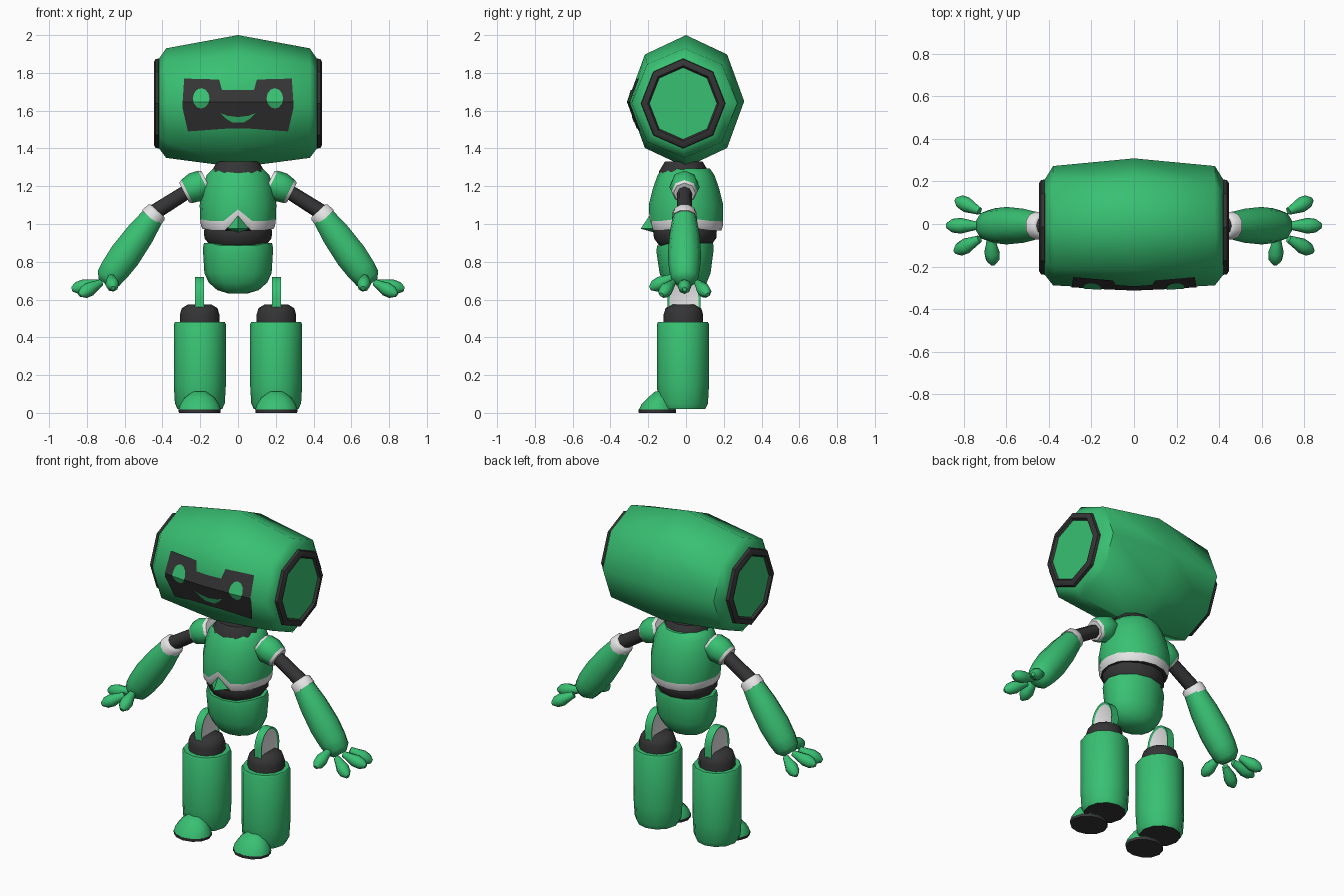
import bpy, bmesh, math
from mathutils import Vector

if "Cube" in bpy.data.objects:
    bpy.data.objects.remove(bpy.data.objects["Cube"])

X, Y, Z = Vector((1, 0, 0)), Vector((0, 1, 0)), Vector((0, 0, 1))


def material(name, rgb):
    m = bpy.data.materials.new(name)
    m.diffuse_color = (*rgb, 1)
    m.use_nodes = True
    m.node_tree.nodes["Principled BSDF"].inputs["Base Color"].default_value = m.diffuse_color
    return m


GREEN = material("green", (0.04, 0.53, 0.17))
DARK = material("charcoal", (0.035, 0.035, 0.037))
WHITE = material("white", (0.78, 0.78, 0.78))
MATS = [GREEN, DARK, WHITE]
G, D, W = 0, 1, 2


def finish(name, bm, angle=50, fix=True):
    if fix:
        bmesh.ops.recalc_face_normals(bm, faces=bm.faces)
    me = bpy.data.meshes.new(name)
    bm.to_mesh(me)
    bm.free()
    for m in MATS:
        me.materials.append(m)
    ob = bpy.data.objects.new(name, me)
    bpy.context.collection.objects.link(ob)
    bpy.ops.object.select_all(action='DESELECT')
    ob.select_set(True)
    bpy.context.view_layer.objects.active = ob
    if angle:
        bpy.ops.object.shade_smooth_by_angle(angle=math.radians(angle))
    return ob


def loft(name, rings, u=X, v=Y, bands=G, caps=(None, None), n=12, warp=None, angle=50):
    """Skin elliptical rings (centre, radius along u, radius along v)."""
    bm = bmesh.new()
    loops = []
    for i, (c, a, b) in enumerate(rings):
        loop = []
        for k in range(n):
            t = 2 * math.pi * k / n
            p = Vector(c) + u * a * math.cos(t) + v * b * math.sin(t)
            loop.append(bm.verts.new(warp(i, p) if warp else p))
        loops.append(loop)
    for i in range(len(rings) - 1):
        mat = bands if isinstance(bands, int) else bands[i]
        for k in range(n):
            j = (k + 1) % n
            f = bm.faces.new((loops[i][k], loops[i][j], loops[i + 1][j], loops[i + 1][k]))
            f.material_index = mat
    default = (bands, bands) if isinstance(bands, int) else (bands[0], bands[-1])
    for loop, cap, d in zip((loops[0], loops[-1]), caps, default):
        bm.faces.new(loop).material_index = d if cap is None else cap
    return finish(name, bm, angle)


def upright(name, x, y, profile, **kw):
    return loft(name, [((x, y, z), a, b) for z, a, b in profile], **kw)


def limb(name, a, b, profile, **kw):
    """Round part along a line; profile holds (fraction, radius)."""
    a, b = Vector(a), Vector(b)
    d = (b - a).normalized()
    u = (Y - d * d.dot(Y)).normalized()
    return loft(name, [(a.lerp(b, t), r, r) for t, r in profile], u=u, v=d.cross(u), **kw)


# Head barrel
half = [(0, 1.65, .308, .35, 0), (.38, 1.64, .28, .29, -.008), (.42, 1.638, .222, .235, -.015)]
head = [(-x, *r) for x, *r in half[:0:-1]] + half
loft("head", [((x, cy, zc), ry, rz) for x, zc, ry, rz, cy in head], u=Y, v=Z, n=8, angle=48)

# Side ear rings with recessed green discs
for s, side in ((-1, "left"), (1, "right")):
    loft(side + "_ear_ring",
         [((s * x, -.015, 1.638), r * .94, r) for x, r in
          ((.405, .228), (.42, .238), (.437, .235), (.446, .218), (.446, .2), (.432, .19))],
         u=Y, v=Z, bands=D, caps=(D, G), n=8, angle=35)


# Face plates, projected on the front of the head
def head_front(x, z):
    f = abs(x) / .38
    zc, ry, rz, cy = 1.65 - .01 * f, .308 - .028 * f, .35 - .06 * f, -.008 * f
    return cy - ry * (1 - .2929 * abs(z - zc) / (rz * .7071))


def plate(name, pts, mat, lift):
    bm = bmesh.new()
    bm.faces.new([bm.verts.new((x, 0, z)) for x, z in pts])
    bmesh.ops.triangulate(bm, faces=bm.faces)
    cuts = [((x, 0, 0), X) for x in (-.2, -.1, 0, .1, .2)] + [((0, 0, z), Z) for z in (1.55, 1.646, 1.72)]
    for co, no in cuts:
        bmesh.ops.bisect_plane(bm, geom=bm.verts[:] + bm.edges[:] + bm.faces[:],
                               plane_co=co, plane_no=no, dist=1e-5)
    for v in bm.verts:
        v.co.y = head_front(v.co.x, v.co.z) - lift
    for f in bm.faces:
        f.normal_update()
        if f.normal.y > 0:
            f.normal_flip()
        f.material_index = mat
    finish(name, bm, 0, False)


right_edge = [(.06, 1.505), (.265, 1.49), (.295, 1.62), (.285, 1.77), (.1, 1.765), (.085, 1.71)]
plate("face_panel", right_edge + [(-x, z) for x, z in right_edge[::-1]], D, .006)
for s, side in ((-1, "left"), (1, "right")):
    plate(side + "_eye", [(s * .195 + .044 * math.cos(t * math.pi / 6), 1.665 + .054 * math.sin(t * math.pi / 6))
                          for t in range(12)], G, .009)
plate("smile", [(-.095, 1.588), (-.06, 1.555), (-.03, 1.537), (.03, 1.537), (.06, 1.555),
                (.095, 1.588), (.055, 1.573), (0, 1.566), (-.055, 1.573)], G, .009)

# Neck, torso, waist, pelvis
upright("neck", 0, -.012, [(1.22, .15, .14), (1.28, .14, .13), (1.33, .11, .1)], bands=D)


def chevron(i, p):
    if i < 3 and p.y < -.1 and abs(p.x) < .03:
        p.z += .062
    elif i < 3 and abs(p.x) > .15:
        p.z += .008
    return p


upright("torso", 0, 0, [(.965, .188, .186), (.982, .196, .194), (1.015, .2, .197), (1.1, .203, .197),
                        (1.19, .19, .175), (1.26, .165, .15), (1.295, .13, .125)],
        bands=[W, W, G, G, G, G], caps=(D, G), n=16, warp=chevron)
upright("waist", 0, -.005, [(.89, .15, .14), (.925, .178, .165), (.96, .18, .168), (1.02, .17, .16)], bands=D)
upright("pelvis", 0, -.005, [(.632, .05, .04), (.65, .11, .085), (.69, .155, .115), (.74, .178, .135),
                             (.87, .186, .152), (.9, .18, .148)],
        warp=lambda i, p: p - Z * .015 if i > 3 and abs(p.x) < .1 and p.y < 0 else p)

# Pointed buckle under the chevron
bm = bmesh.new()
rim = [bm.verts.new(p) for p in ((0, -.19, 1.05), (.055, -.175, .975), (0, -.17, .955), (-.055, -.175, .975))]
tip = bm.verts.new((0, -.24, .975))
for k in range(4):
    bm.faces.new((rim[k], rim[(k + 1) % 4], tip))
bm.faces.new(rim[::-1])
finish("buckle", bm, 20)

for s, side in ((-1, "left"), (1, "right")):
    def at(x, y, z):
        return (s * x, y, z)

    # Arm
    limb(side + "_shoulder", at(.165, -.008, 1.225), at(.285, -.008, 1.165),
         [(0, .062), (.12, .072), (.5, .08), (.88, .068), (1, .058)], bands=[W, G, G, W], caps=(W, W), n=8)
    limb(side + "_upper_arm", at(.24, -.008, 1.19), at(.47, -.008, 1.045), [(0, .038), (1, .042)], bands=D, n=8)
    limb(side + "_cuff", at(.425, -.008, 1.07), at(.462, -.008, 1.03),
         [(0, .05), (.2, .063), (1, .066)], bands=W, n=10)
    limb(side + "_forearm", at(.44, -.008, 1.054), at(.705, -.008, .685),
         [(0, .058), (.06, .064), (.3, .08), (.6, .088), (.8, .082), (.93, .072), (1, .042)], n=10)

    # Fingers and thumb
    digits = (("outer_finger", (.725, .06, .69), (.835, .115, .625)),
              ("middle_finger", (.73, -.008, .69), (.88, -.008, .655)),
              ("inner_finger", (.725, -.07, .69), (.84, -.13, .625)),
              ("thumb", (.672, -.065, .72), (.662, -.19, .66)))
    for name, a, b in digits:
        limb(side + "_" + name, at(*a), at(*b),
             [(0, .018), (.25, .026), (.55, .037), (.82, .032), (1, .012)], n=8)

    # Thigh plate: green rim around white side faces
    bm = bmesh.new()
    outline = [(-.095, .5), (.075, .5)] + [(-.01 + .088 * math.cos(math.pi * k / 8),
                                            .61 + .11 * math.sin(math.pi * k / 8)) for k in range(9)]
    walls = [[bm.verts.new((s * .204 + dx, y, z)) for y, z in outline] for dx in (-.024, .024)]
    count = len(outline)
    for k in range(count):
        j = (k + 1) % count
        bm.faces.new((walls[0][k], walls[0][j], walls[1][j], walls[1][k]))
    sides = [bm.faces.new(w) for w in walls]
    bmesh.ops.recalc_face_normals(bm, faces=bm.faces)
    bmesh.ops.inset_individual(bm, faces=sides, thickness=.012, depth=-.006)
    for f in sides:
        f.material_index = W
    finish(side + "_thigh", bm, 35)

    # Knee and lower leg shell with dark underside
    upright(side + "_knee", s * .203, -.014, [(.44, .105, .105), (.52, .105, .105), (.555, .094, .094),
                                              (.575, .06, .06)], bands=D)
    upright(side + "_leg", s * .202, -.016, [(.02, .118, .118), (.05, .132, .132), (.15, .138, .138),
                                             (.47, .138, .138), (.48, .132, .132)], caps=(D, G))

    # Toe cap and sole
    loft(side + "_toe", [((s * .203, y, z), a, b) for y, z, a, b in
                         ((-.152, .016, .112, .098), (-.15, .045, .104, .086), (-.142, .08, .08, .06),
                          (-.135, .112, .036, .03))], n=12)
    upright(side + "_sole", s * .203, -.152, [(0, .11, .098), (.017, .112, .099)], bands=D)
